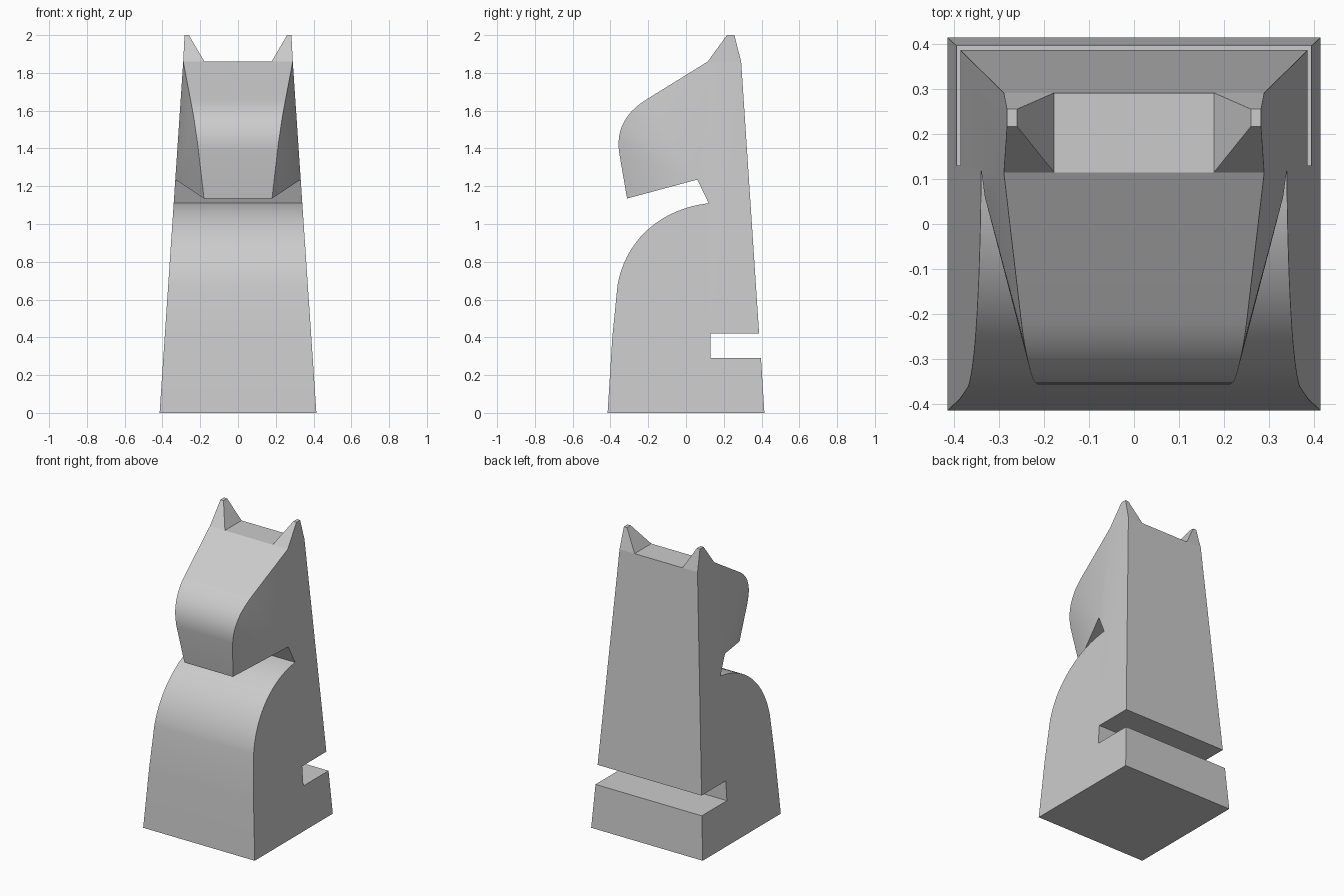
import bpy, math
from mathutils import Vector
from mathutils.geometry import interpolate_bezier

if "Cube" in bpy.data.objects:
    bpy.data.objects.remove(bpy.data.objects["Cube"])


def make_object(name, verts, faces):
    mesh = bpy.data.meshes.new(name)
    mesh.from_pydata(verts, [], faces)
    mesh.update()
    obj = bpy.data.objects.new(name, mesh)
    bpy.context.collection.objects.link(obj)
    bpy.ops.object.select_all(action='DESELECT')
    obj.select_set(True)
    bpy.context.view_layer.objects.active = obj
    bpy.ops.object.mode_set(mode='EDIT')
    bpy.ops.mesh.select_all(action='SELECT')
    bpy.ops.mesh.normals_make_consistent(inside=False)
    bpy.ops.object.mode_set(mode='OBJECT')
    return obj


def curve(a, b, c, d, n):
    pts = [Vector((p[0], p[1], 0)) for p in (a, b, c, d)]
    return [(p.x, p.y) for p in interpolate_bezier(*pts, n)]


def body_width(z):
    return 0.415 - 0.0672 * z


def snout_width(z):
    # piecewise taper of the face, narrowing to the muzzle
    keys = [(1.135, 0.18), (1.42, 0.213), (1.57, 0.235), (1.86, 0.29)]
    for (z0, w0), (z1, w1) in zip(keys, keys[1:]):
        if z <= z1:
            return w0 + (w1 - w0) * (z - z0) / (z1 - z0)
    return keys[-1][1]


# Side profile (y, z): back with slot, forehead, face, throat, chest
back = [(-0.415, 0), (0.415, 0), (0.397, 0.29), (0.13, 0.29),
        (0.13, 0.42), (0.387, 0.42), (0.292, 1.86)]
face = [(0.115, 1.86)]
face += curve((-0.20, 1.665), (-0.31, 1.60), (-0.37, 1.51), (-0.355, 1.385), 14)
face += [(-0.312, 1.135)]
throat = [(0.06, 1.235)]
chest = curve((0.12, 1.11), (-0.14, 1.08), (-0.32, 0.91), (-0.362, 0.68), 18)
chest += [(-0.39, 0.40)]
profile = back + face + throat + chest

# Knight body: profile rim plus planar sides and fanned cheeks
n = len(profile)
first = len(back)
last = first + len(face) - 1
t = last + 1
widths = [snout_width(z) if first < i <= last else body_width(z)
          for i, (y, z) in enumerate(profile)]
verts = [(s * w, y, z) for s in (-1, 1) for w, (y, z) in zip(widths, profile)]
faces = [(i, (i + 1) % n, (i + 1) % n + n, i + n) for i in range(n)]
for o in (0, n):
    faces.append([i + o for i in range(n) if not first < i <= last])
    faces += [(t + o, i + o, i + 1 + o) for i in range(first, last)]
body = make_object("knight_body", verts, faces)
bpy.ops.object.shade_smooth_by_angle(angle=math.radians(30))

# Ears: tapered blocks on the flat crown
base = [(0.178, 0.115), (0.29, 0.115), (0.29, 0.292), (0.178, 0.292)]
tip = [(0.26, 0.217), (0.283, 0.217), (0.283, 0.256), (0.26, 0.256)]
for side, s in (("left", -1), ("right", 1)):
    v = [(s * x, y, 1.86) for x, y in base] + [(s * x, y, 2.0) for x, y in tip]
    f = [(i, (i + 1) % 4, (i + 1) % 4 + 4, i + 4) for i in range(4)]
    make_object(side + "_ear", v, f + [(4, 5, 6, 7), (3, 2, 1, 0)])
